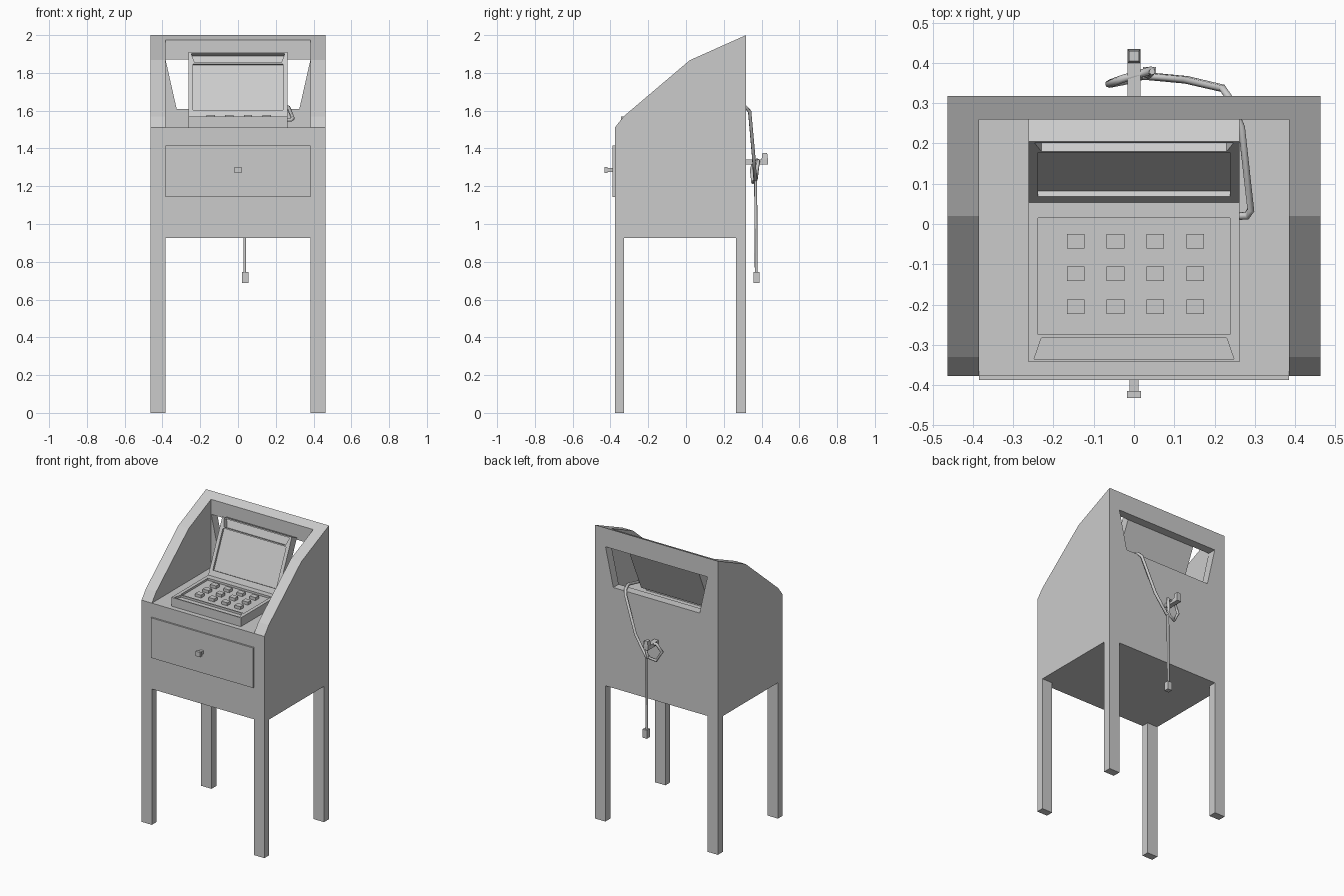
import bpy
import bmesh
from mathutils import Matrix, Vector

cube = bpy.data.objects.get("Cube")
if cube:
    bpy.data.objects.remove(cube, do_unlink=True)

grey = bpy.data.materials.new("plain_grey")
grey.use_nodes = True
grey.diffuse_color = (0.6, 0.6, 0.6, 1)
grey.node_tree.nodes["Principled BSDF"].inputs["Base Color"].default_value = (0.6, 0.6, 0.6, 1)


def add(name, data):
    ob = bpy.data.objects.new(name, data)
    bpy.context.collection.objects.link(ob)
    data.materials.append(grey)
    return ob


def prism(name, outline, offset):
    """Solid made by sweeping a flat outline of 3D points along an offset."""
    bm = bmesh.new()
    face = bm.faces.new([bm.verts.new(p) for p in outline])
    swept = bmesh.ops.extrude_face_region(bm, geom=[face])["geom"]
    bmesh.ops.translate(bm, vec=Vector(offset),
                        verts=[v for v in swept if isinstance(v, bmesh.types.BMVert)])
    bmesh.ops.recalc_face_normals(bm, faces=bm.faces)
    me = bpy.data.meshes.new(name)
    bm.to_mesh(me)
    bm.free()
    return add(name, me)


def box(name, x, y, z):
    outline = [(x[0], y[0], z[0]), (x[1], y[0], z[0]), (x[1], y[1], z[0]), (x[0], y[1], z[0])]
    return prism(name, outline, (0, 0, z[1] - z[0]))


def cut(ob, cutters):
    """Subtract the cutters, bake the result and discard the cutters."""
    for c in cutters:
        c.hide_render = True
        mod = ob.modifiers.new("cut", 'BOOLEAN')
        mod.operation, mod.solver, mod.object = 'DIFFERENCE', 'EXACT', c
    deps = bpy.context.evaluated_depsgraph_get()
    baked = bpy.data.meshes.new_from_object(ob.evaluated_get(deps))
    ob.modifiers.clear()
    ob.data = baked
    for c in cutters:
        bpy.data.objects.remove(c, do_unlink=True)


HALF, INNER = 0.463, 0.385
FRONT, BACK = -0.377, 0.318
BOTTOM, FLOOR = 0.925, 1.51

# Cabinet: side profile swept across, with an open desk well and a rear window
profile = [(FRONT, BOTTOM), (FRONT, FLOOR), (-0.33, 1.57), (0.02, 1.867), (BACK, 2), (BACK, BOTTOM)]
cabinet = prism("cabinet", [(-HALF, y, z) for y, z in profile], (2 * HALF, 0, 0))
well = box("well_cutter", (-INNER, INNER), (-1, 0.26), (FLOOR, 3))
window = prism("window_cutter", [(-0.325, 0.2, 1.61), (0.325, 0.2, 1.61),
                                 (0.384, 0.2, 1.872), (-0.384, 0.2, 1.872)], (0, 0.3, 0))
cut(cabinet, [well, window])

# Legs
for side, xs in (("right", (-HALF, -INNER)), ("left", (INNER, HALF))):
    box("front_leg_" + side, xs, (FRONT, -0.328), (0, BOTTOM))
    box("back_leg_" + side, xs, (0.265, BACK), (0, BOTTOM))

# Drawer and knob
box("drawer_front", (-INNER, INNER), (-0.388, FRONT), (1.142, 1.415))
box("knob_stem", (-0.011, 0.011), (-0.417, -0.388), (1.275, 1.297))
box("knob_head", (-0.018, 0.018), (-0.432, -0.415), (1.27, 1.302))


# Portable terminal: two matching halves, each with a recessed panel and a tapered slot
def terminal_half(name, length, panel_end, slot_depth, matrix):
    half = box(name, (-0.262, 0.262), (0, length), (-0.06, 0))
    panel = box("panel_cutter", (-0.238, 0.238), (0.068, panel_end), (-0.014, 0.1))
    slot = prism("slot_cutter", [(-0.248, 0.008, -slot_depth), (0.248, 0.008, -slot_depth),
                                 (0.23, 0.06, -slot_depth), (-0.23, 0.06, -slot_depth)], (0, 0, 0.2))
    cut(half, [panel, slot])
    half.matrix_world = matrix


terminal_half("terminal_base", 0.40, 0.358, 0.014, Matrix.Translation((0, -0.343, 1.57)))
down = Vector((0, -0.407, -0.914)).normalized()
facing = Vector((0, down.z, -down.y))
tilt = Matrix((Vector((-1, 0, 0)), down, facing)).transposed().to_4x4()
terminal_half("terminal_lid", 0.372, 0.335, 0.033, Matrix.Translation((0, 0.205, 1.91)) @ tilt)

# Keys
for row in range(3):
    for col in range(4):
        x, y = -0.145 + 0.099 * col, -0.043 - 0.081 * row
        box(f"key_{row}_{col}", (x - 0.022, x + 0.022), (y - 0.018, y + 0.018), (1.55, 1.576))

# Rear cable hook
box("hook_arm", (-0.016, 0.016), (BACK, 0.434), (1.315, 1.342))
hook_tip = box("hook_tip", (-0.016, 0.016), (0.4, 0.434), (1.34, 1.375))
for v in hook_tip.data.vertices:
    if v.co.z > 1.36:
        v.co.x *= 0.75
        v.co.y = 0.417 + (v.co.y - 0.417) * 0.75


# Power cable: out of the terminal, over the sill, looped on the hook and hanging
def cable(name, points, radius, closed=False):
    cu = bpy.data.curves.new(name, 'CURVE')
    cu.dimensions = '3D'
    cu.bevel_depth, cu.bevel_resolution, cu.use_fill_caps = radius, 1, True
    sp = cu.splines.new('POLY')
    sp.points.add(len(points) - 1)
    for p, co in zip(sp.points, points):
        p.co = (*co, 1)
    sp.use_cyclic_u = closed
    return add(name, cu)


cable("cable_run", [(0.25, 0.02, 1.55), (0.28, 0.02, 1.55), (0.29, 0.035, 1.56), (0.267, 0.24, 1.618),
                    (0.235, 0.315, 1.62), (0.22, 0.337, 1.595), (0.13, 0.358, 1.36),
                    (0.045, 0.366, 1.235), (0.02, 0.368, 1.24)], 0.01)
cable("cable_loop", [(0.045, 0.382, 1.335), (-0.03, 0.36, 1.335), (-0.062, 0.348, 1.285),
                     (-0.025, 0.355, 1.22), (0.03, 0.37, 1.235)], 0.01, True)
cable("cable_tail", [(0.045, 0.378, 1.345), (0.036, 0.368, 1.3), (0.036, 0.372, 0.74)], 0.008)
box("cable_plug", (0.022, 0.055), (0.357, 0.39), (0.688, 0.745))
